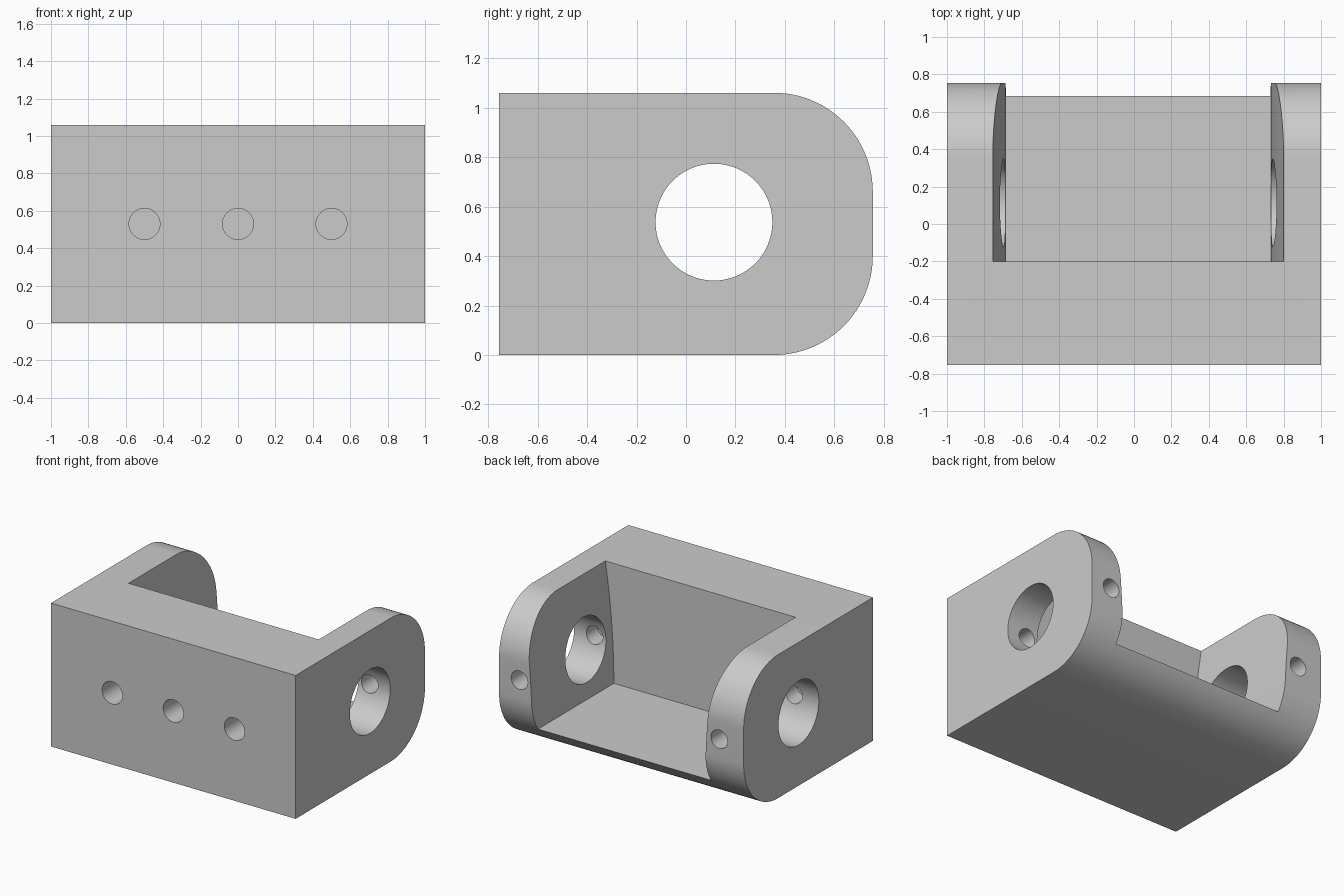
import bpy, bmesh, math
from mathutils import Matrix, Vector

if "Cube" in bpy.data.objects:
    bpy.data.objects.remove(bpy.data.objects["Cube"])

HEIGHT, BACK = 1.06, 0.755      # block height and half depth
CORNER = 0.40                   # rounding of the rear corners
HOLE_Z = 0.535

grey = bpy.data.materials.new("plain grey")
grey.diffuse_color = (0.6, 0.6, 0.6, 1)
grey.use_nodes = True
grey.node_tree.nodes["Principled BSDF"].inputs["Base Color"].default_value = grey.diffuse_color


def finish(name, bm):
    bmesh.ops.recalc_face_normals(bm, faces=bm.faces)
    mesh = bpy.data.meshes.new(name)
    bm.to_mesh(mesh)
    bm.free()
    ob = bpy.data.objects.new(name, mesh)
    bpy.context.collection.objects.link(ob)
    mesh.materials.append(grey)
    return ob


def prism(name, points, offset):
    """Extrude a closed outline of 3D points along an offset."""
    bm = bmesh.new()
    face = bm.faces.new([bm.verts.new(p) for p in points])
    ext = bmesh.ops.extrude_face_region(bm, geom=[face])
    moved = [v for v in ext["geom"] if isinstance(v, bmesh.types.BMVert)]
    bmesh.ops.translate(bm, verts=moved, vec=Vector(offset))
    return finish(name, bm)


def drill(name, start, end, radius, segments):
    """Cylinder between two points."""
    a, b = Vector(start), Vector(end)
    turn = (b - a).to_track_quat('Z', 'Y').to_matrix().to_4x4()
    bm = bmesh.new()
    bmesh.ops.create_cone(bm, cap_ends=True, segments=segments, radius1=radius,
                          radius2=radius, depth=(b - a).length,
                          matrix=Matrix.Translation((a + b) / 2) @ turn)
    return finish(name, bm)


# Block: side profile with two rounded rear corners, extruded across the width
profile = [(-1, -BACK, HEIGHT), (-1, -BACK, 0)]
for centre_z, first in ((CORNER, -90), (HEIGHT - CORNER, 0)):
    for i in range(25):
        a = math.radians(first + 90 * i / 24)
        profile.append((-1, BACK - CORNER + CORNER * math.cos(a),
                        centre_z + CORNER * math.sin(a)))
bracket = prism("clevis_bracket", profile, (2, 0, 0))

# Pocket: open at the top and rear, side walls bow outward towards the top
FLOOR, FRONT, STEPS = 0.174, -0.20, 16
left, right = [], []
for i in range(STEPS + 2):
    t = i / STEPS
    z = FLOOR + (HEIGHT - FLOOR) * t
    left.append((-0.685 - 0.07 * t * t, FRONT, z))
    right.append((0.73 + 0.07 * t * t, FRONT, z))
cutters = [prism("pocket_cutter", left + right[::-1], (0, 1.2, 0))]

# Pin bore through both arms
cutters.append(drill("pin_bore_cutter", (-1.2, 0.113, 0.537), (1.2, 0.113, 0.537), 0.236, 96))

# Blind holes in the front face
for x in (-0.5, 0, 0.5):
    cutters.append(drill("front_hole_cutter", (x, -1, 0.53), (x, -0.36, 0.53), 0.083, 48))

# Set screw holes from the rear of each arm, crossing the bore
for x in (-0.80, 0.833):
    cutters.append(drill("set_screw_cutter", (x, 1, HOLE_Z), (x, -0.25, HOLE_Z), 0.068, 48))

bpy.context.view_layer.objects.active = bracket
for cutter in cutters:
    mod = bracket.modifiers.new("cut", 'BOOLEAN')
    mod.operation = 'DIFFERENCE'
    mod.solver = 'EXACT'
    mod.object = cutter
    bpy.ops.object.modifier_apply(modifier=mod.name)
    bpy.data.objects.remove(cutter)

# Smooth the curved walls, keep the machined edges sharp
bpy.ops.object.select_all(action='DESELECT')
bracket.select_set(True)
bpy.ops.object.shade_smooth_by_angle(angle=math.radians(25))
